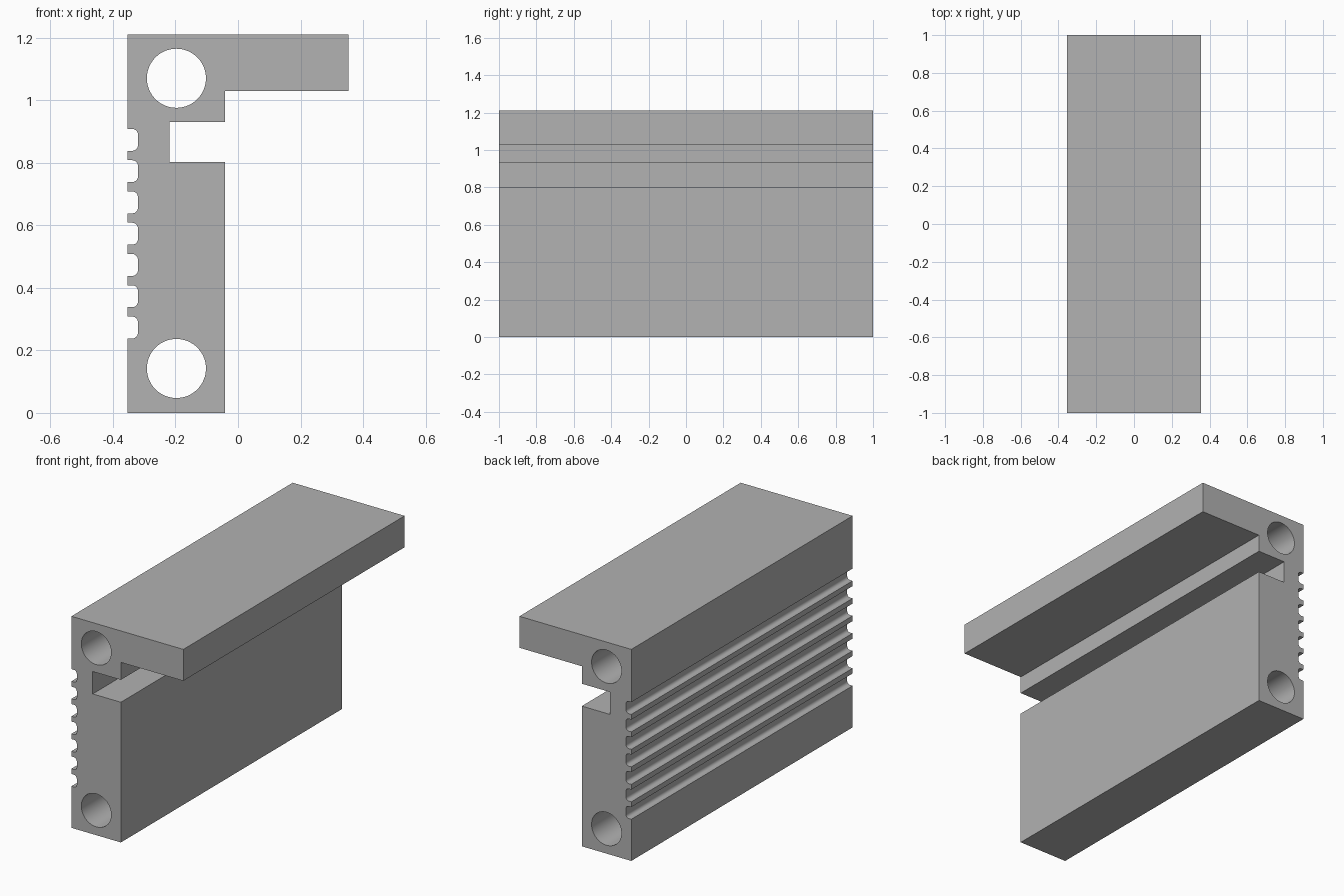
import bpy, bmesh
from math import sin, cos, pi, radians
from mathutils import Vector

cube = bpy.data.objects.get("Cube")
if cube:
    bpy.data.objects.remove(cube, do_unlink=True)

grey = bpy.data.materials.new("plain grey")
grey.use_nodes = True
colour = (0.445, 0.445, 0.445, 1)
grey.diffuse_color = colour
grey.node_tree.nodes["Principled BSDF"].inputs["Base Color"].default_value = colour

LEFT, RIGHT, LENGTH = -0.354, 0.354, 2.0


def arc(cx, cz, r, start, end, steps):
    """Points along an arc, angles in degrees."""
    angles = [radians(start + (end - start) * i / steps) for i in range(steps + 1)]
    return [(cx + r * cos(a), cz + r * sin(a)) for a in angles]


# Outline: foot, slot and top flange
outline = [(LEFT, 0), (-0.041, 0), (-0.041, 0.802), (-0.219, 0.802),
           (-0.219, 0.93), (-0.041, 0.93), (-0.041, 1.03), (RIGHT, 1.03),
           (RIGHT, 1.21), (LEFT, 1.21)]

# Seven round-cornered grooves, from the top down
r = 0.018
for i in range(7):
    mid = 0.873 - 0.1 * i
    top, low = mid + 0.035, mid - 0.035
    outline.append((LEFT, top))
    outline += arc(-0.32 - r, top - r, r, 90, 0, 6)
    outline += arc(-0.32 - r, low + r, r, 0, -90, 6)
    outline.append((LEFT, low))

# Two lengthwise bores
bores = [arc(-0.197, z, 0.0945, 0, 360, 64)[:-1] for z in (0.142, 1.07)]

# Fill the section, then extrude it along the length
bm = bmesh.new()
edges = []
for loop in [outline] + bores:
    verts = [bm.verts.new((x, -LENGTH / 2, z)) for x, z in loop]
    edges += [bm.edges.new((v, verts[i - 1])) for i, v in enumerate(verts)]
bmesh.ops.triangle_fill(bm, edges=edges, use_beauty=True, use_dissolve=False,
                        normal=Vector((0, -1, 0)))
result = bmesh.ops.extrude_face_region(bm, geom=bm.faces[:], use_keep_orig=True)
moved = [g for g in result["geom"] if isinstance(g, bmesh.types.BMVert)]
bmesh.ops.translate(bm, verts=moved, vec=(0, LENGTH, 0))
bmesh.ops.recalc_face_normals(bm, faces=bm.faces[:])

mesh = bpy.data.meshes.new("grooved_rail")
bm.to_mesh(mesh)
bm.free()
mesh.materials.append(grey)
rail = bpy.data.objects.new("grooved_rail", mesh)
bpy.context.collection.objects.link(rail)

# Smooth the bores and groove corners, keep other edges sharp
bpy.ops.object.select_all(action='DESELECT')
rail.select_set(True)
bpy.context.view_layer.objects.active = rail
bpy.ops.object.shade_smooth_by_angle(angle=radians(30))
